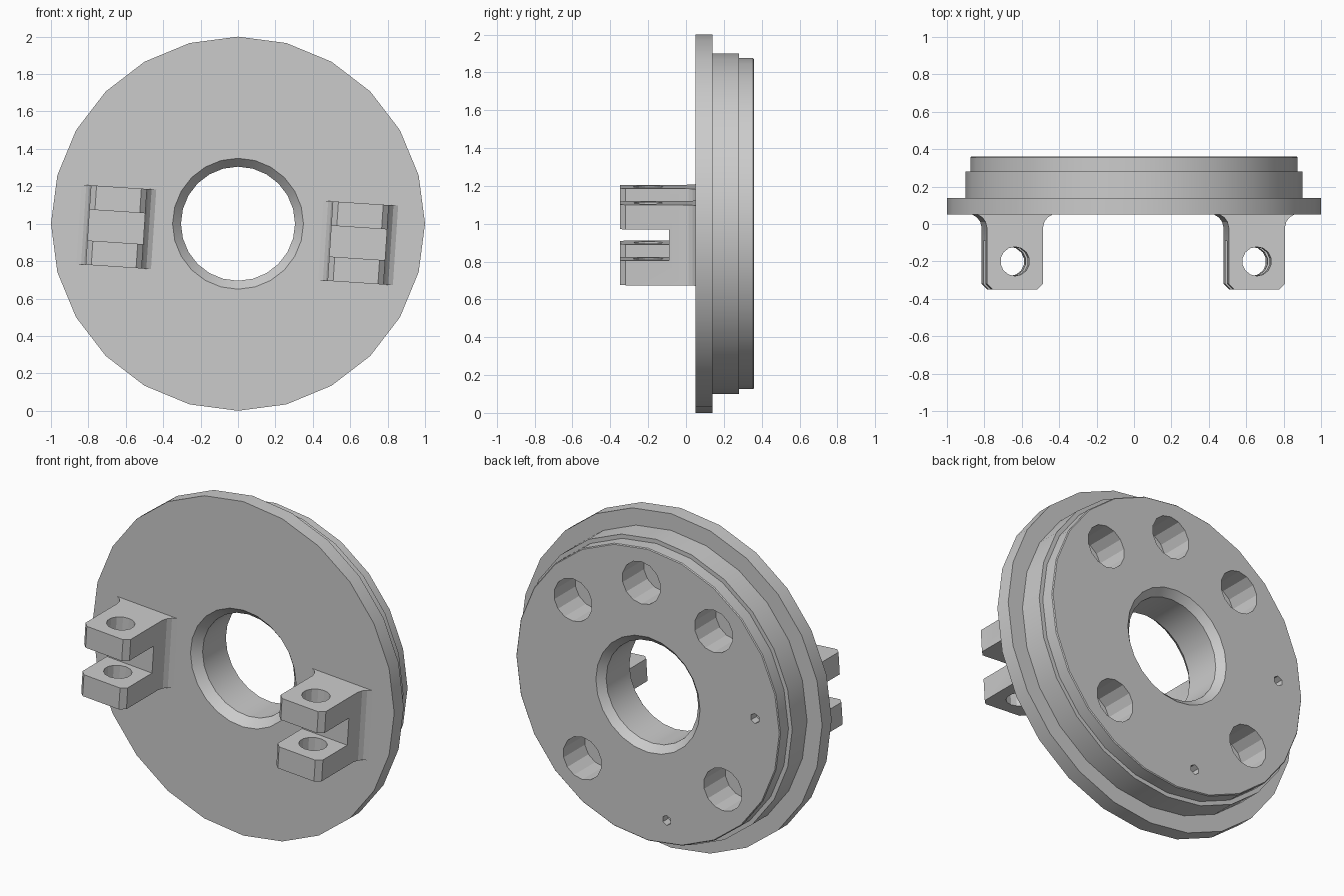
import bpy, bmesh, math
from mathutils import Matrix, Vector

if "Cube" in bpy.data.objects:
    bpy.data.objects.remove(bpy.data.objects["Cube"])

CENTRE = Vector((0, 0, 1))
TILT = math.radians(3.8)          # whole hole/bracket pattern is slightly turned


def finish(bm, name, smooth=17):
    bmesh.ops.recalc_face_normals(bm, faces=bm.faces)
    mesh = bpy.data.meshes.new(name)
    bm.to_mesh(mesh)
    bm.free()
    ob = bpy.data.objects.new(name, mesh)
    bpy.context.collection.objects.link(ob)
    if smooth:
        mesh.shade_smooth()
        mesh.set_sharp_from_angle(angle=math.radians(smooth))
    return ob


def lathe(name, rings):
    """Closed ring solid around the y axis: (radius, y, sides) per ring."""
    bm = bmesh.new()
    loops = []
    for r, y, n in rings:
        loops.append([bm.verts.new((r * math.cos(2 * math.pi * i / n), y,
                                    1 + r * math.sin(2 * math.pi * i / n))) for i in range(n)])
    for k, a in enumerate(loops):
        b = loops[(k + 1) % len(loops)]
        n = len(a)
        for i in range(n):
            bm.faces.new((a[i], a[(i + 1) % n], b[(i + 1) % n], b[i]))
    return finish(bm, name)


def add_cylinder(bm, centre, radius, depth, axis, sides):
    rot = Matrix.Rotation(math.pi / 2, 4, 'X') if axis == 'Y' else Matrix()
    bmesh.ops.create_cone(bm, cap_ends=True, segments=sides, radius1=radius, radius2=radius,
                          depth=depth, matrix=Matrix.Translation(centre) @ rot)


def cut(target, cutter):
    mod = target.modifiers.new("cut", 'BOOLEAN')
    mod.operation, mod.solver, mod.object = 'DIFFERENCE', 'EXACT', cutter
    bpy.context.view_layer.objects.active = target
    bpy.ops.object.modifier_apply(modifier=mod.name)
    bpy.data.objects.remove(cutter)
    target.data.set_sharp_from_angle(angle=math.radians(17))


# Stepped disc with chamfered centre bore
N = 24
flange = lathe("flange_disc", [(1.0, 0.05, N), (1.0, 0.14, N), (0.9, 0.14, N), (0.9, 0.28, N),
                               (0.875, 0.28, N), (0.875, 0.355, N), (0.87, 0.36, N),
                               (0.345, 0.36, N), (0.305, 0.32, N), (0.305, 0.10, N),
                               (0.35, 0.05, N)])

# Blind holes in the back face, plus two small dimples
bm = bmesh.new()
for deg, dist, radius, depth in ((45, 0.66, 0.127, 0.2), (90, 0.66, 0.127, 0.2),
                                 (135, 0.66, 0.127, 0.2), (225, 0.66, 0.127, 0.2),
                                 (315, 0.66, 0.127, 0.2), (180, 0.71, 0.03, 0.05),
                                 (264, 0.73, 0.03, 0.05)):
    a = math.radians(deg) - TILT
    top = 0.46
    length = depth + top - 0.36
    add_cylinder(bm, (dist * math.cos(a), top - length / 2, 1 + dist * math.sin(a)),
                 radius, length, 'Y', 14 if radius > 0.1 else 6)
cutter = finish(bm, "hole_cutter", 0)
cutter.hide_render = True
cut(flange, cutter)


# Forked hinge brackets on the front face
def bracket(name, side):
    half = [(0.2, 0.06), (0.2, 0.05), (0.175, 0.035), (0.158, 0.012), (0.15, -0.02),
            (0.15, -0.32), (0.12, -0.35)]
    outline = half + [(-x, y) for x, y in reversed(half)]
    bm = bmesh.new()
    face = bm.faces.new([bm.verts.new((x, y, -0.213)) for x, y in outline])
    ext = bmesh.ops.extrude_face_region(bm, geom=[face])
    bmesh.ops.translate(bm, vec=(0, 0, 0.426),
                        verts=[v for v in ext["geom"] if isinstance(v, bmesh.types.BMVert)])
    ob = finish(bm, name)

    # slot between the two lugs
    bm = bmesh.new()
    bmesh.ops.create_cube(bm, size=1, matrix=Matrix.Translation((0, -0.29, 0))
                          @ Matrix.Diagonal((0.6, 0.4, 0.165, 1)))
    cut(ob, finish(bm, "slot_cutter", 0))
    # pin hole through both lugs
    bm = bmesh.new()
    add_cylinder(bm, (0, -0.2, 0), 0.078, 0.8, 'Z', 14)
    cut(ob, finish(bm, "pin_cutter", 0))

    ob.data.transform(Matrix.Translation(CENTRE) @ Matrix.Rotation(TILT, 4, 'Y')
                      @ Matrix.Translation((side * 0.648, 0, -0.06)))
    return ob


bracket("left_bracket", -1)
bracket("right_bracket", 1)
